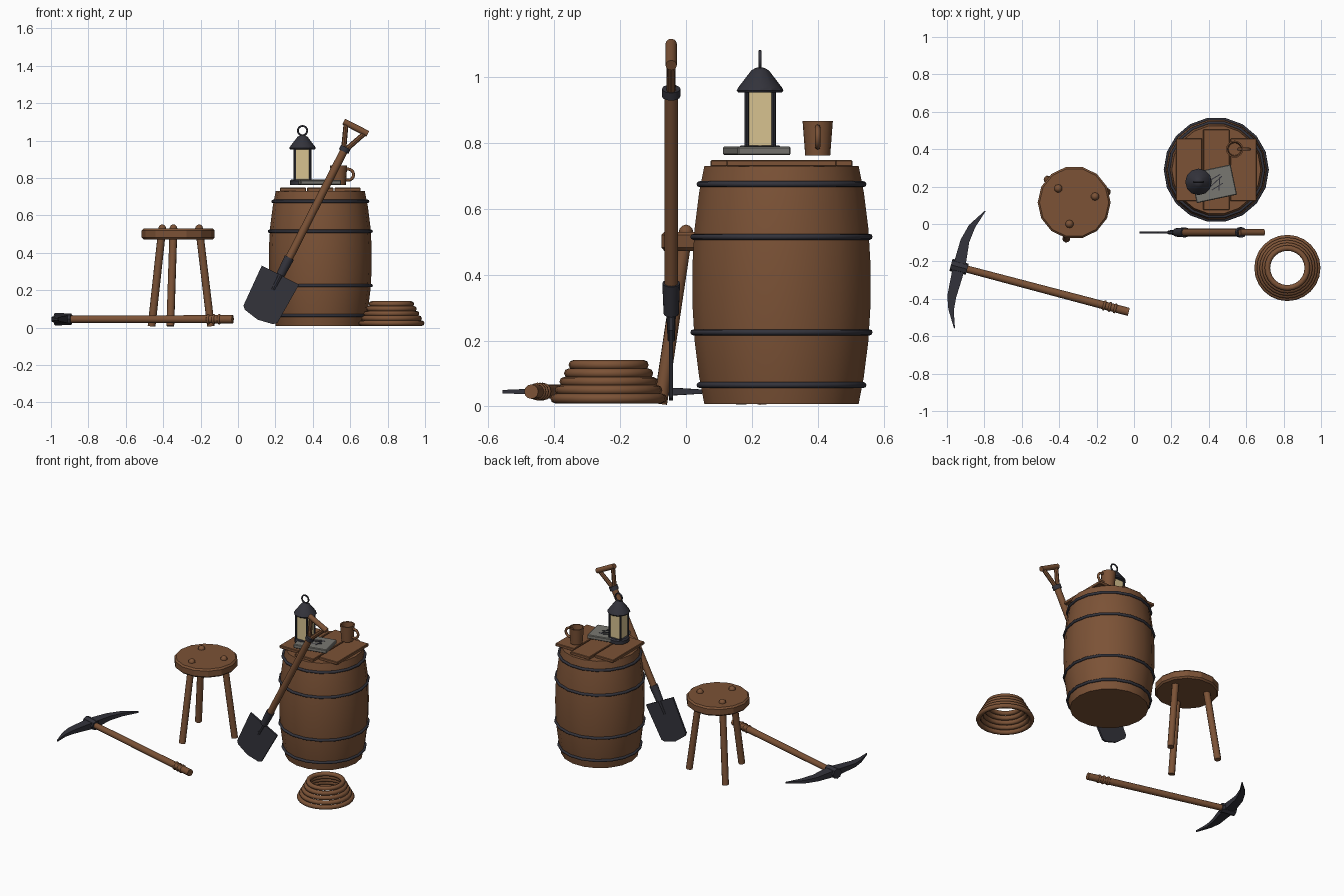
import bpy, bmesh, math
from mathutils import Vector, Matrix

if "Cube" in bpy.data.objects:
    bpy.data.objects.remove(bpy.data.objects["Cube"])


def material(name, rgb):
    m = bpy.data.materials.new(name)
    m.use_nodes = True
    m.diffuse_color = (*rgb, 1)
    m.node_tree.nodes["Principled BSDF"].inputs["Base Color"].default_value = (*rgb, 1)
    return m


WOOD = material("brown wood", (0.2, 0.085, 0.037))
IRON = material("dark iron", (0.033, 0.033, 0.044))
GLASS = material("cream glass", (0.68, 0.54, 0.28))
PAPER = material("grey paper", (0.19, 0.185, 0.165))


def finish(name, bm, mat, angle=40):
    bmesh.ops.recalc_face_normals(bm, faces=bm.faces)
    mesh = bpy.data.meshes.new(name)
    bm.to_mesh(mesh)
    bm.free()
    mesh.materials.append(mat)
    mesh.shade_smooth()
    mesh.set_sharp_from_angle(angle=math.radians(angle))
    ob = bpy.data.objects.new(name, mesh)
    bpy.context.collection.objects.link(ob)
    return ob


def lathe(name, profile, loc, mat, segs=16, angle=40):
    """Revolve (radius, z) points around z; ends are capped with fans at radius 0."""
    bm = bmesh.new()
    verts = [bm.verts.new((r, 0, z)) for r, z in profile]
    edges = [bm.edges.new(pair) for pair in zip(verts, verts[1:])]
    bmesh.ops.spin(bm, geom=verts + edges, cent=(0, 0, 0), axis=(0, 0, 1),
                   angle=math.tau, steps=segs, use_merge=True)
    bmesh.ops.remove_doubles(bm, verts=bm.verts, dist=1e-5)
    ob = finish(name, bm, mat, angle)
    ob.location = loc
    return ob


def rod(name, a, b, r1, r2, mat, segs=12):
    a, b = Vector(a), Vector(b)
    turn = (b - a).to_track_quat('Z', 'Y').to_matrix().to_4x4()
    bm = bmesh.new()
    bmesh.ops.create_cone(bm, cap_ends=True, segments=segs, radius1=r1, radius2=r2,
                          depth=(b - a).length,
                          matrix=Matrix.Translation((a + b) / 2) @ turn)
    return finish(name, bm, mat)


def ring(name, centre, big, tube, mat, axis=(0, 0, 1), segs=20, sides=8):
    bm = bmesh.new()
    made = bmesh.ops.create_circle(bm, radius=tube, segments=sides,
                                   matrix=Matrix.Translation((big, 0, 0)) @ Matrix.Rotation(math.pi / 2, 4, 'X'))
    bmesh.ops.spin(bm, geom=made["verts"] + bm.edges[:], cent=(0, 0, 0), axis=(0, 0, 1),
                   angle=math.tau, steps=segs, use_merge=True)
    bmesh.ops.remove_doubles(bm, verts=bm.verts, dist=1e-5)
    bm.transform(Matrix.Translation(centre) @ Vector(axis).to_track_quat('Z', 'Y').to_matrix().to_4x4())
    return finish(name, bm, mat, 60)


def box(name, centre, size, mat, turn=0.0, bevel=0.0):
    bm = bmesh.new()
    bmesh.ops.create_cube(bm, size=1)
    bm.transform(Matrix.Diagonal((*size, 1)))
    if bevel:
        bmesh.ops.bevel(bm, geom=bm.edges[:], offset=bevel, segments=1, affect='EDGES')
    bm.transform(Matrix.Translation(centre) @ Matrix.Rotation(math.radians(turn), 4, 'Z'))
    return finish(name, bm, mat, 30)


# Barrel with iron hoops and three loose planks on top
BX, BY = 0.44, 0.29
lathe("barrel", [(0, 0.008), (0.238, 0.008), (0.254, 0.09), (0.268, 0.2), (0.274, 0.3), (0.275, 0.37),
                 (0.274, 0.44), (0.268, 0.54), (0.254, 0.65), (0.238, 0.73), (0, 0.73)],
      (BX, BY, 0), WOOD, 18)
for i, (z, r) in enumerate([(0.065, 0.253), (0.225, 0.272), (0.515, 0.272), (0.675, 0.253)]):
    ring(f"barrel_hoop_{i + 1}", (BX, BY, z), r, 0.009, IRON, segs=18)
for i, length in enumerate((0.335, 0.43, 0.335)):
    box(f"top_plank_{i + 1}", (BX + (i - 1) * 0.146, BY, 0.738), (0.14, length, 0.02), WOOD, 0, 0.003)

# Sheet of paper with ink strokes
PX, PY, TURN = 0.426, 0.215, 12
box("paper_sheet", (PX, PY, 0.776), (0.22, 0.165, 0.026), PAPER, TURN, 0.004)
for i, (dx, dy, length, tilt) in enumerate([(0.0, 0.03, 0.08, 18), (0.01, 0.01, 0.09, 30),
                                            (0.02, -0.015, 0.07, 20), (0.03, 0.0, 0.07, 75)]):
    box(f"ink_stroke_{i + 1}", (PX + dx, PY + dy, 0.7895), (length, 0.005, 0.003), IRON, TURN + tilt)

# Lantern
LX, LY = 0.345, 0.225
lathe("lantern_base", [(0, 0.763), (0.066, 0.763), (0.066, 0.785), (0.058, 0.793), (0, 0.793)],
      (LX, LY, 0), IRON, 12)
box("lantern_glass", (LX, LY, 0.873), (0.08, 0.08, 0.165), GLASS)
for sx in (-1, 1):
    for sy in (-1, 1):
        x, y = LX + sx * 0.041, LY + sy * 0.041
        rod(f"lantern_post_{sx}_{sy}", (x, y, 0.785), (x, y, 0.96), 0.007, 0.007, IRON, 8)
lathe("lantern_roof", [(0, 0.953), (0.066, 0.953), (0.071, 0.96), (0.066, 0.969), (0.027, 1.02),
                       (0.014, 1.028), (0, 1.03)], (LX, LY, 0), IRON, 12, 25)
ring("lantern_ring", (LX, LY, 1.053), 0.025, 0.005, IRON, (0, 1, 0), 16)

# Mug, open at the top
MX, MY = 0.538, 0.4
lathe("mug", [(0, 0.762), (0.038, 0.762), (0.046, 0.867), (0.038, 0.867), (0.033, 0.775), (0, 0.775)],
      (MX, MY, 0), WOOD)
ring("mug_handle", (MX + 0.05, MY, 0.818), 0.03, 0.008, WOOD, (0, 1, 0), 16)

# Shovel leaning in the plane of the barrel front
SY = -0.045
UP, SIDE = Vector((0.455, 0, 0.89)), Vector((0.89, 0, -0.455))
ROOT = Vector((0.227, SY, 0.281))


def on_shovel(t, s=0.0):
    return ROOT + UP * t + SIDE * s


rod("shovel_shaft", on_shovel(0.05), on_shovel(0.76), 0.021, 0.021, WOOD)
rod("shovel_socket", on_shovel(0), on_shovel(0.105), 0.023, 0.027, IRON)
rod("shovel_tang", on_shovel(-0.09), on_shovel(0.01), 0.011, 0.015, IRON, 8)
rod("shovel_collar", on_shovel(0.742), on_shovel(0.768), 0.028, 0.028, IRON)
rod("shovel_grip", on_shovel(0.885, -0.072), on_shovel(0.885, 0.072), 0.017, 0.017, WOOD)
for s in (-1, 1):
    rod(f"shovel_grip_arm_{s}", on_shovel(0.755, s * 0.006), on_shovel(0.885, s * 0.058), 0.014, 0.013, WOOD, 8)
bm = bmesh.new()
outline = [(-0.112, 0), (0.112, 0), (0.102, -0.235), (0.085, -0.252), (0, -0.268), (-0.085, -0.252), (-0.102, -0.235)]
face = bm.faces.new([bm.verts.new(on_shovel(t, s) - Vector((0, 0.006, 0))) for s, t in outline])
out = bmesh.ops.extrude_face_region(bm, geom=[face])
bmesh.ops.translate(bm, vec=(0, 0.012, 0), verts=[v for v in out["geom"] if isinstance(v, bmesh.types.BMVert)])
finish("shovel_blade", bm, IRON, 20)

# Stool with three splayed legs poking through the seat
lathe("stool_seat", [(0, 0.472), (0.185, 0.472), (0.195, 0.482), (0.195, 0.52), (0.185, 0.53), (0, 0.53)],
      (-0.32, 0.115, 0), WOOD, 14, 25)
for i, (top, foot) in enumerate([((-0.405, 0.19), (-0.462, 0.238)), ((-0.208, 0.147), (-0.145, 0.172)),
                                 ((-0.345, 0.0), (-0.362, -0.078))]):
    tip = Vector((*top, 0.53))
    rod(f"stool_leg_{i + 1}", (*foot, 0.008), tip, 0.021, 0.021, WOOD, 10)
    bm = bmesh.new()
    bmesh.ops.create_uvsphere(bm, u_segments=10, v_segments=6, radius=0.022, matrix=Matrix.Translation(tip))
    finish(f"stool_leg_knob_{i + 1}", bm, WOOD)

# Pickaxe lying on the ground
HEAD, TAIL = Vector((-0.935, -0.23, 0.045)), Vector((-0.028, -0.47, 0.045))
rod("pickaxe_handle", HEAD, TAIL, 0.019, 0.022, WOOD)
ALONG = (TAIL - HEAD).normalized()
for i in range(3):
    ring(f"pickaxe_wrap_{i + 1}", TAIL - ALONG * (0.075 + i * 0.03), 0.021, 0.007, WOOD, ALONG, 12, 6)
rod("pickaxe_socket", HEAD - ALONG * 0.045, HEAD + ALONG * 0.045, 0.034, 0.03, IRON, 8)
bm = bmesh.new()
loops = []
for x, y, w, h in [(-0.96, -0.557, 0.003, 0.005), (-0.978, -0.46, 0.015, 0.009), (-0.975, -0.39, 0.024, 0.012),
                   (-0.935, -0.23, 0.033, 0.022), (-0.904, -0.09, 0.024, 0.014), (-0.865, -0.01, 0.018, 0.01),
                   (-0.795, 0.07, 0.003, 0.005)]:
    loops.append([bm.verts.new(Vector((x, y, 0.045)) + ALONG * w * sx + Vector((0, 0, h * sz)))
                  for sx, sz in ((-1, -1), (1, -1), (1, 1), (-1, 1))])
for a, b in zip(loops, loops[1:]):
    for k in range(4):
        bm.faces.new((a[k], a[k - 1], b[k - 1], b[k]))
bm.faces.new(loops[0])
bm.faces.new(loops[-1])
finish("pickaxe_head", bm, IRON, 30)

# Coil of rope, narrowing upwards
for i in range(5):
    ring(f"rope_coil_{i + 1}", (0.82, -0.235, 0.024 + i * 0.0255), 0.162 - i * 0.0138, 0.015, WOOD, segs=24)
